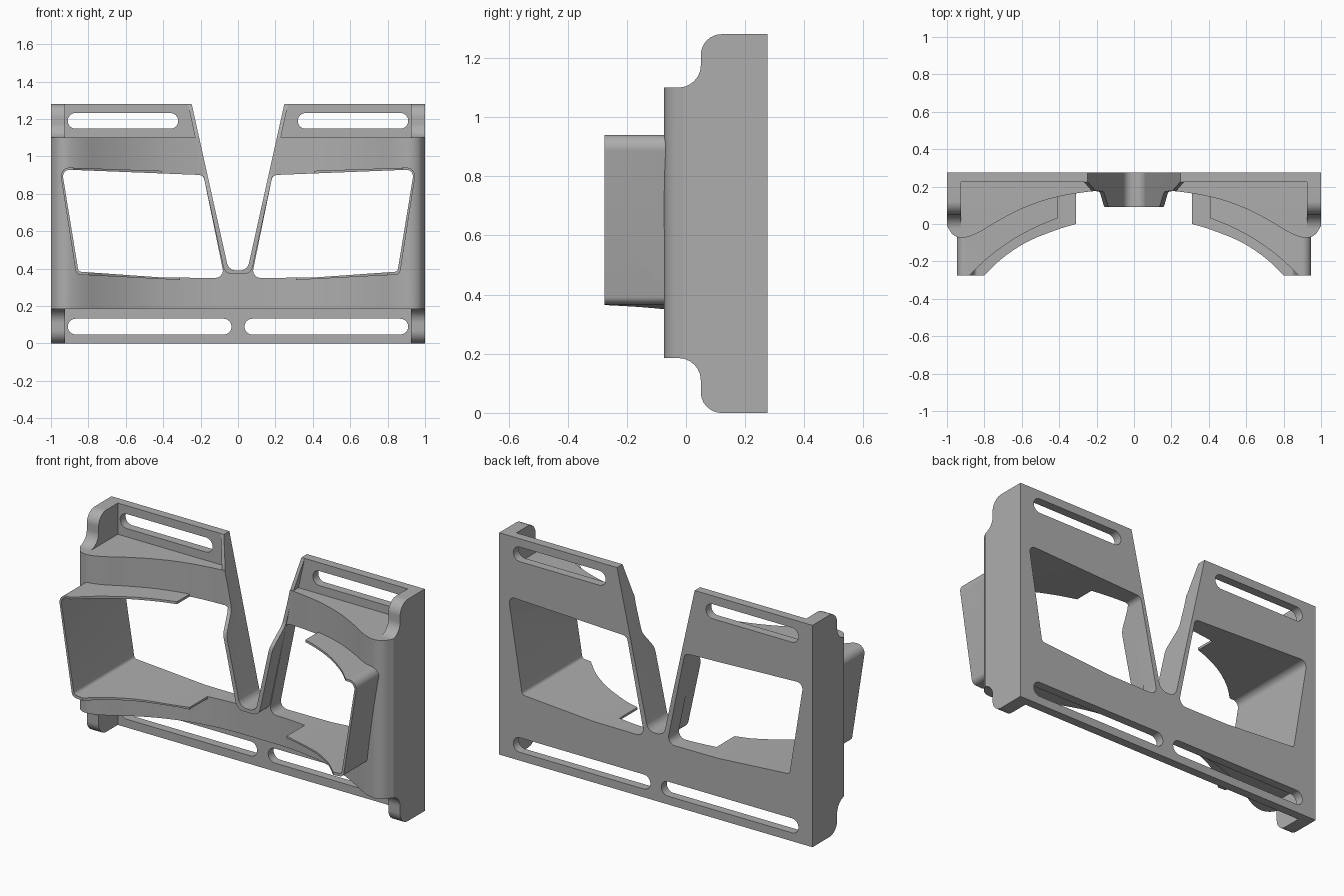
import bpy, bmesh, math
from mathutils import Vector

cube = bpy.data.objects.get("Cube")
if cube:
    bpy.data.objects.remove(cube, do_unlink=True)

grey = bpy.data.materials.new("plain grey")
grey.use_nodes = True
COLOUR = (0.42, 0.42, 0.42, 1)
grey.diffuse_color = COLOUR
grey.node_tree.nodes["Principled BSDF"].inputs["Base Color"].default_value = COLOUR

BACK, TOP = 0.275, 1.28
LEDGE_LOW, LEDGE_HIGH = 0.185, 1.1


def fillet(points, steps=8):
    """Round the corners of a polygon given as (u, v, radius)."""
    out = []
    for i, p in enumerate(points):
        here = Vector(p[:2])
        if len(p) < 3:
            out.append(here)
            continue
        a = (Vector(points[i - 1][:2]) - here).normalized()
        b = (Vector(points[(i + 1) % len(points)][:2]) - here).normalized()
        half = a.angle(b) / 2
        centre = here + (a + b).normalized() * p[2] / math.sin(half)
        reach = p[2] / math.tan(half)
        start, end = here + a * reach - centre, here + b * reach - centre
        for k in range(steps + 1):
            out.append(centre + start.lerp(end, k / steps).normalized() * p[2])
    return out


def spline(points, steps=6):
    """Smooth curve through the points."""
    pts = [Vector(p) for p in points]
    pts = [2 * pts[0] - pts[1]] + pts + [2 * pts[-1] - pts[-2]]
    out = []
    for a, b, c, d in zip(pts, pts[1:], pts[2:], pts[3:]):
        for k in range(steps):
            t = k / steps
            out.append(0.5 * (2 * b + (c - a) * t + (2 * a - 5 * b + 4 * c - d) * t * t
                              + (3 * b - a - 3 * c + d) * t ** 3))
    return out + [pts[-2]]


def prism(name, points, axis, low, high):
    """Extrude an outline along one axis; the outline uses the other two in order."""
    bm = bmesh.new()
    place = {"x": lambda u, v: (low, u, v), "y": lambda u, v: (u, low, v),
             "z": lambda u, v: (u, v, low)}[axis]
    face = bm.faces.new([bm.verts.new(place(*p[:2])) for p in points])
    moved = bmesh.ops.extrude_face_region(bm, geom=[face])["geom"]
    shift = Vector([high - low if a == axis else 0 for a in "xyz"])
    bmesh.ops.translate(bm, vec=shift, verts=[g for g in moved if isinstance(g, bmesh.types.BMVert)])
    bmesh.ops.recalc_face_normals(bm, faces=bm.faces)
    mesh = bpy.data.meshes.new(name)
    bm.to_mesh(mesh)
    bm.free()
    mesh.materials.append(grey)
    obj = bpy.data.objects.new(name, mesh)
    bpy.context.collection.objects.link(obj)
    return obj


def combine(base, tool, operation):
    """Apply a boolean and discard the tool."""
    mod = base.modifiers.new(operation, "BOOLEAN")
    mod.object, mod.operation, mod.solver = tool, operation, "EXACT"
    graph = bpy.context.evaluated_depsgraph_get()
    mesh = bpy.data.meshes.new_from_object(base.evaluated_get(graph))
    base.modifiers.clear()
    base.data = mesh
    bpy.data.objects.remove(tool, do_unlink=True)
    return base


def rectangle(u0, u1, v0, v1):
    return [(u0, v0), (u1, v0), (u1, v1), (u0, v1)]


def notch(grow):
    """V-shaped outline with a round bottom, widened by grow."""
    low, wide = 0.39 - grow, 0.25 + grow
    foot = 0.05 + grow
    return fillet([(-wide, TOP + 0.01), (-foot, low, 0.05), (foot, low, 0.05), (wide, TOP + 0.01)])


# Half of the frame is built just past the centre line, then mirrored
frame = prism("frame", rectangle(-0.3, 1, 0, TOP), "y", 0.225, BACK)

# Curved body between the two ledges
curve = spline([(0, 0.18), (0.2, 0.177), (0.41, 0.145), (0.58, 0.09), (0.72, 0.02),
                (0.82, -0.04), (0.885, -0.068), (0.93, -0.073), (0.97, -0.055), (1, -0.01)])
outline = [(-0.3, BACK), (-0.3, 0.18)] + [tuple(p) for p in curve] + [(1, BACK)]
combine(frame, prism("body", outline, "z", LEDGE_LOW, LEDGE_HIGH), "UNION")

# Side bracket with stepped, rounded ends
step = 0.05
bracket = prism("bracket", fillet([
    (BACK, 0), (step, 0, 0.07), (step, LEDGE_LOW, 0.075), (-0.1, LEDGE_LOW),
    (-0.1, LEDGE_HIGH), (step, LEDGE_HIGH, 0.075), (step, TOP, 0.07), (BACK, TOP)]), "x", 0.925, 1)
combine(bracket, prism("bracket_limit", outline, "z", -0.1, 1.4), "INTERSECT")
combine(frame, bracket, "UNION")

# Rim around the notch, bulging forward in its lower part
rim = prism("rim", fillet([
    (BACK, 0.3), (0.09, 0.3), (0.09, 0.78, 0.08), (0.172, 0.89, 0.08), (0.18, LEDGE_HIGH),
    (0.225, TOP), (BACK, TOP)]), "x", -0.4, 0.4)
combine(rim, prism("rim_limit", notch(0.02), "y", -0.2, 0.5), "INTERSECT")
combine(frame, rim, "UNION")

# Eye cup: the lower lip reaches further in than the upper one
cup_outline = fillet([(0.1, 0.912), (0.955, 0.942, 0.045), (0.865, 0.368, 0.03), (0.1, 0.328)])
lips = [(0.2, 0.66, [(0.31, 0.0), (0.41, -0.03), (0.57, -0.095), (0.7, -0.18), (0.8, -0.275)]),
        (0.65, 1.1, [(0.41, 0.03), (0.52, -0.015), (0.65, -0.085), (0.78, -0.18), (0.88, -0.275)])]
for low, high, edge in lips:
    cup = prism("eye_cup", cup_outline, "y", -0.275, 0.21)
    keep = [(edge[0][0], 0.3)] + [tuple(p) for p in spline(edge)] + [(0.89, -0.3), (1, -0.3), (1, 0.3)]
    combine(cup, prism("cup_limit", keep, "z", low, high), "INTERSECT")
    combine(frame, cup, "UNION")

# Openings: eye, notch and strap slots
eye = fillet([(0.185, 0.9, 0.03), (0.942, 0.93, 0.035), (0.853, 0.384, 0.02), (0.4, 0.352),
              (0.072, 0.35, 0.04)])
combine(frame, prism("eye_opening", eye, "y", -0.5, 0.5), "DIFFERENCE")
combine(frame, prism("notch", notch(0), "y", -0.5, 0.5), "DIFFERENCE")
for inner, height in ((0.035, 0.09), (0.32, 1.19)):
    r = 0.042
    slot = fillet([(u, v, r * 0.99) for u, v in rectangle(inner, 0.91, height - r, height + r)])
    combine(frame, prism("slot", slot, "y", 0.1, 0.5), "DIFFERENCE")

# Trim at the centre line and mirror
bm = bmesh.new()
bm.from_mesh(frame.data)
bmesh.ops.bisect_plane(bm, geom=bm.verts[:] + bm.edges[:] + bm.faces[:], dist=1e-5,
                       plane_co=(0, 0, 0), plane_no=(1, 0, 0), clear_inner=True)
bmesh.ops.remove_doubles(bm, verts=bm.verts, dist=1e-5)
bm.to_mesh(frame.data)
bm.free()
frame.modifiers.new("mirror", "MIRROR").merge_threshold = 0.0005

bpy.ops.object.select_all(action="DESELECT")
frame.select_set(True)
bpy.context.view_layer.objects.active = frame
bpy.ops.object.shade_smooth_by_angle(angle=math.radians(30))
